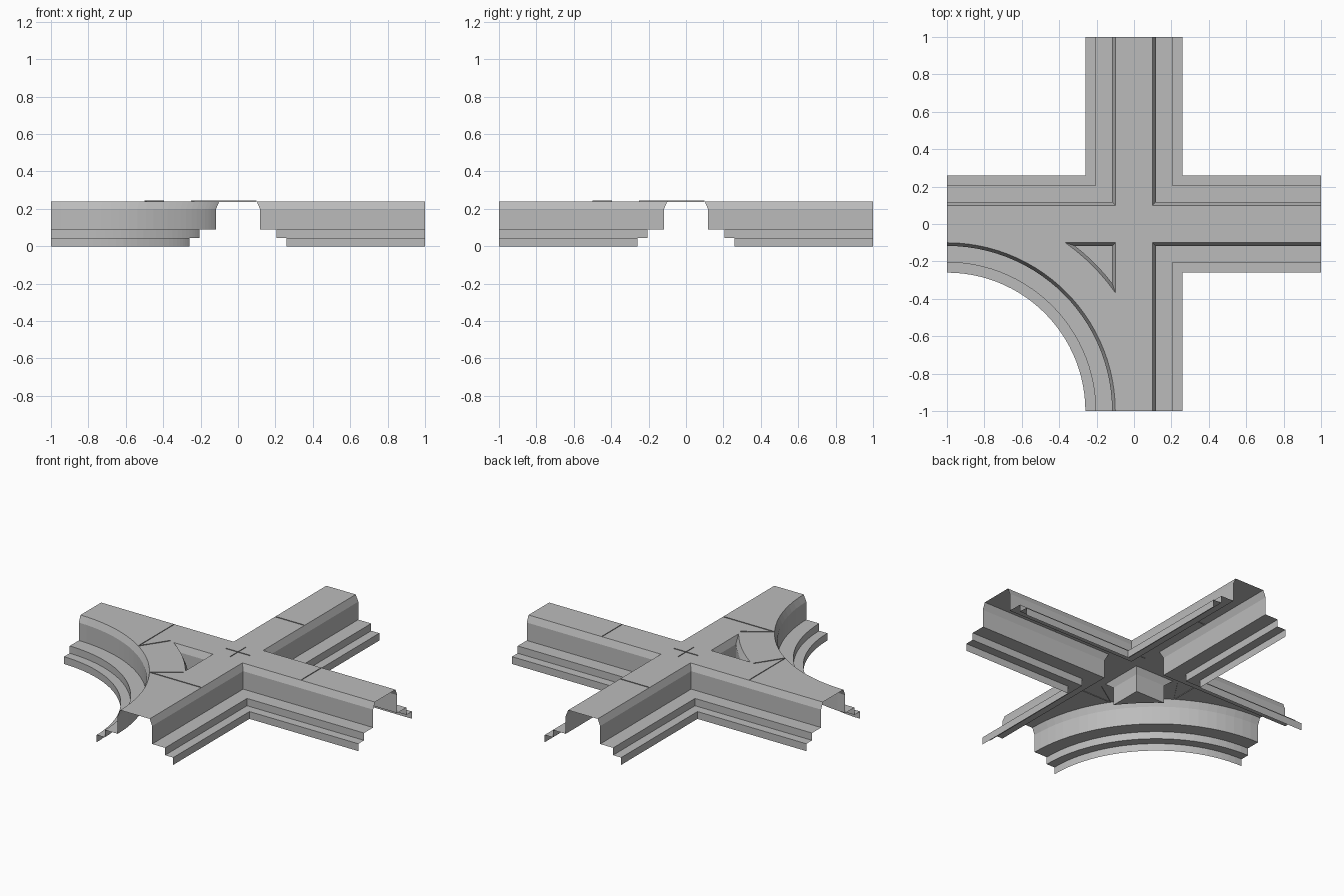
import bpy, bmesh, math

cube = bpy.data.objects.get("Cube")
if cube:
    bpy.data.objects.remove(cube)

TOP, HALF, RAMP = 0.24, 0.1, 0.017
LANE_IN, LANE_OUT = 0.9, 1.1          # radii of the curved lane about (-1, -1)
# Distance out from the deck edge, and height
PROFILE = [(0, TOP), (RAMP, 0.2), (RAMP, 0.09), (0.105, 0.09),
           (0.105, 0.045), (0.16, 0.045), (0.16, 0)]

gray = bpy.data.materials.new("concrete gray")
gray.use_nodes = True
gray.diffuse_color = (0.5, 0.5, 0.5, 1)
gray.node_tree.nodes["Principled BSDF"].inputs["Base Color"].default_value = gray.diffuse_color


def finish(name, bm):
    """Weld the sheet, turn its upper side outward and make the object."""
    bmesh.ops.remove_doubles(bm, verts=bm.verts, dist=1e-4)
    bmesh.ops.recalc_face_normals(bm, faces=bm.faces)
    if sum(f.normal.z * f.calc_area() for f in bm.faces) < 0:
        bmesh.ops.reverse_faces(bm, faces=bm.faces)
    mesh = bpy.data.meshes.new(name)
    bm.to_mesh(mesh)
    bm.free()
    mesh.materials.append(gray)
    obj = bpy.data.objects.new(name, mesh)
    bpy.context.collection.objects.link(obj)
    return obj


def skin(name, rows, closed=False, cap=False):
    """Join rows of points with quads; optionally fill the last row."""
    bm = bmesh.new()
    grid = [[bm.verts.new(p) for p in row] for row in rows]
    for a, b in zip(grid, grid[1:]):
        n = len(a)
        for i in range(n if closed else n - 1):
            j = (i + 1) % n
            bm.faces.new((a[i], a[j], b[j], b[i]))
    if cap:
        bm.faces.new(grid[-1])
    return finish(name, bm)


def polar(r, t, z=TOP):
    return (-1 + r * math.cos(t), -1 + r * math.sin(t), z)


def steps(a, b, n):
    return [a + (b - a) * i / n for i in range(n + 1)]


# Stepped walls around the three square corners
for name, sx, sy in (("back_left", 1, 1), ("back_right", -1, 1), ("front_left", 1, -1)):
    rows = []
    for d, z in PROFILE:
        e = HALF + d
        rows.append([(sx, sy * e, z), (sx * e, sy * e, z), (sx * e, sy, z)])
    skin(name + "_wall", rows)

# Stepped wall around the curved corner
split = math.acos((1 - HALF) / LANE_OUT)
angles = (steps(0, split, 10)[:-1] + steps(split, math.pi / 2 - split, 6)[:-1]
          + steps(math.pi / 2 - split, math.pi / 2, 10))
skin("curved_wall", [[polar(LANE_IN - d, t, z) for t in angles] for d, z in PROFILE])

# Straight decks forming the cross
bm = bmesh.new()
for x0, x1, y0, y1 in ((-HALF, HALF, -HALF, HALF), (HALF, 1, -HALF, HALF),
                       (-1, -HALF, -HALF, HALF), (-HALF, HALF, HALF, 1),
                       (-HALF, HALF, -1, -HALF)):
    bm.faces.new([bm.verts.new(p) for p in
                  ((x0, y0, TOP), (x1, y0, TOP), (x1, y1, TOP), (x0, y1, TOP))])
finish("cross_deck", bm)

# Curved deck joining two arms
outer = [min(LANE_OUT, (1 - HALF) / max(math.cos(t), math.sin(t))) for t in angles]
skin("curved_deck", [[polar(LANE_IN, t) for t in angles],
                     [polar(r, t) for r, t in zip(outer, angles)]])

# Three-sided well between the curved lane and the cross
rows = []
for d, z in PROFILE[:3]:
    e = HALF + d
    t0 = math.acos((1 - e) / (LANE_OUT + d))
    rows.append([polar(LANE_OUT + d, t, z) for t in steps(t0, math.pi / 2 - t0, 6)]
                + [(-e, -e, z)])
skin("triangular_well", rows, closed=True, cap=True)

# Thin upright joint strips across the lanes and at the crossing
radial = math.acos(0.5 / LANE_IN)
start, end = polar(LANE_IN, radial), polar(LANE_OUT - 0.01, radial)
joints = [((0.5, -HALF), (0.5, HALF)), ((-0.5, start[0] + 0.0), (-0.5, HALF))]
joints = [((0.5, -HALF), (0.5, HALF)),
          (polar(LANE_IN, math.pi / 2 - radial), (start[0], HALF)),
          (start, end), ((-0.08, 0), (0.08, 0))]
joints[1] = ((-0.5, start[1]), (-0.5, HALF)) if start[0] < start[1] else joints[1]
for i, (a, b) in enumerate(joints):
    for side, (u, v) in (("x", (0, 1)), ("y", (1, 0))):
        ends = [(p[u], p[v]) for p in (a, b)]
        skin(f"joint_strip_{side}_{i + 1}",
             [[(x, y, TOP - 0.004) for x, y in ends], [(x, y, TOP + 0.004) for x, y in ends]])
